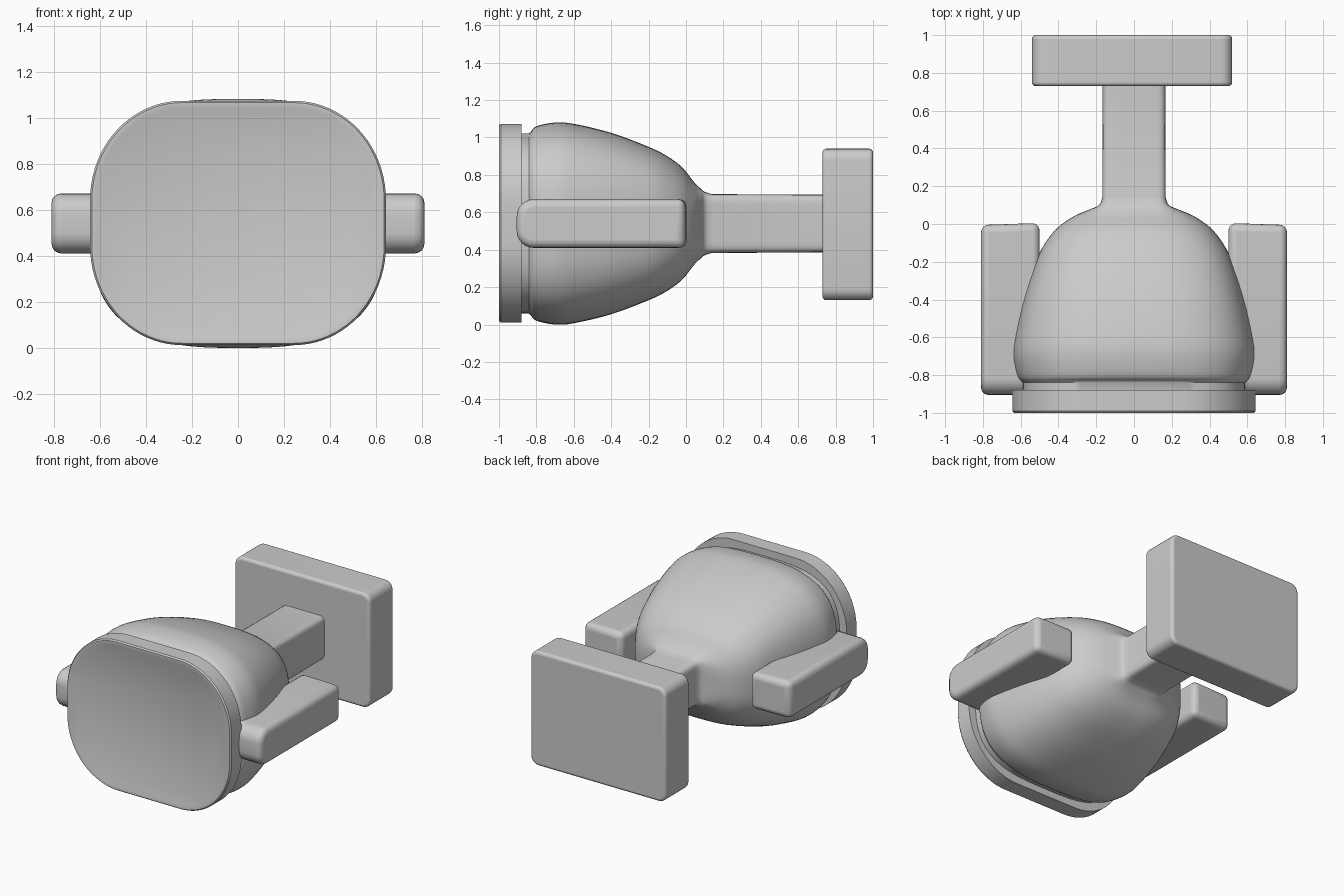
import bpy, bmesh
from math import sin, cos, pi, radians

if "Cube" in bpy.data.objects:
    bpy.data.objects.remove(bpy.data.objects["Cube"])

CZ = 0.54  # height of the main axis


def finish(name, bm, bevel=0, angle=30):
    bmesh.ops.recalc_face_normals(bm, faces=bm.faces)
    me = bpy.data.meshes.new(name)
    bm.to_mesh(me)
    bm.free()
    ob = bpy.data.objects.new(name, me)
    bpy.context.collection.objects.link(ob)
    if bevel:
        m = ob.modifiers.new("bevel", "BEVEL")
        m.width, m.segments, m.limit_method = bevel, 4, "ANGLE"
        m.angle_limit = radians(30)
    bpy.ops.object.select_all(action="DESELECT")
    ob.select_set(True)
    bpy.context.view_layer.objects.active = ob
    bpy.ops.object.shade_smooth_by_angle(angle=radians(angle))
    return ob


def loft(name, rings, angle=30):
    """Skin a list of (y, [(x, z), ...]) outlines and cap both ends."""
    bm = bmesh.new()
    loops = [[bm.verts.new((x, y, z)) for x, z in pts] for y, pts in rings]
    n = len(loops[0])
    for a, b in zip(loops, loops[1:]):
        for i in range(n):
            j = (i + 1) % n
            bm.faces.new((a[i], a[j], b[j], b[i]))
    bm.faces.new(loops[0])
    bm.faces.new(loops[-1])
    return finish(name, bm, angle=angle)


def superellipse(w, h, e, zc=CZ, n=96):
    pts = []
    for i in range(n):
        c, s = cos(2 * pi * i / n), sin(2 * pi * i / n)
        r = (abs(c) ** e + abs(s) ** e) ** (-1 / e)
        pts.append((w * r * c, zc + h * r * s))
    return pts


def rounded_outline(w, h, rx, rz, zc=CZ, seg=20):
    pts = []
    for k, (sx, sz) in enumerate(((1, 1), (-1, 1), (-1, -1), (1, -1))):
        for i in range(seg + 1):
            a = pi / 2 * (k + i / seg)
            pts.append((sx * (w - rx) + rx * cos(a), zc + sz * (h - rz) + rz * sin(a)))
    return pts


def smooth_path(keys, steps=4):
    """Catmull-Rom through tuples."""
    out = []
    for i in range(len(keys) - 1):
        p = [keys[max(0, min(len(keys) - 1, i + k))] for k in (-1, 0, 1, 2)]
        for s in range(steps):
            t = s / steps
            out.append([0.5 * (2 * b + (c - a) * t + (2 * a - 5 * b + 4 * c - d) * t * t
                               + (3 * b - a - 3 * c + d) * t ** 3) for a, b, c, d in zip(*p)])
    return out + [list(keys[-1])]


def box(x0, x1, y0, y1, z0, z1):
    bm = bmesh.new()
    bmesh.ops.create_cube(bm, size=1)
    for v in bm.verts:
        v.co = (x0 + (v.co.x + .5) * (x1 - x0), y0 + (v.co.y + .5) * (y1 - y0),
                z0 + (v.co.z + .5) * (z1 - z0))
    return bm


# Bulbous housing flowing into the square stem: y, half width, half height, roundness
keys = [(-0.83, .60, .49, 3.2), (-0.80, .62, .52, 3), (-0.70, .64, .54, 2.9), (-0.60, .63, .533, 2.9),
        (-0.40, .585, .485, 2.9), (-0.20, .52, .41, 2.9), (-0.10, .47, .36, 2.8), (-0.02, .405, .30, 2.8),
        (0.04, .32, .225, 3), (0.075, .24, .19, 4), (0.10, .185, .17, 7), (0.14, .168, .157, 10)]
path = [[-0.92, .59, .482, 3.2], [-0.84, .59, .482, 3.2]] + smooth_path(keys) + [[0.75, .166, .155, 10]]
loft("housing_and_stem", [(y, superellipse(w, h, e)) for y, w, h, e in path], 40)

# Front plate with a thin raised lip
plate = [(-0.88, 0), (-0.99, 0), (-1.0, .008), (-1.0, .03), (-0.994, .045)]
loft("front_plate", [(y, rounded_outline(.643 - d, .531 - d, .40 - d, .43 - d, .542))
                     for y, d in plate])

# Mounting plate at the back
bm = box(-.54, .52, .73, 1.0, .13, .94)
edges = [e for e in bm.edges if abs(e.verts[0].co.y - e.verts[1].co.y) > .1]
bmesh.ops.bevel(bm, geom=edges, offset=.06, segments=6, profile=.5, affect="EDGES")
finish("mounting_plate", bm, .02)

# Side handles, rounder at the front end
for side, label in ((1, "right"), (-1, "left")):
    bm = box(.50, .81, -.905, .005, .41, .67)
    edges = [e for e in bm.edges if abs(e.verts[0].co.x - e.verts[1].co.x) > .1
             and e.verts[0].co.y < -.5]
    bmesh.ops.bevel(bm, geom=edges, offset=.09, segments=6, profile=.5, affect="EDGES")
    for v in bm.verts:
        if v.co.x > .6:
            v.co.y -= .01 if v.co.y > -.1 else 0
        v.co.x *= side
    finish(label + "_handle", bm, .04)
